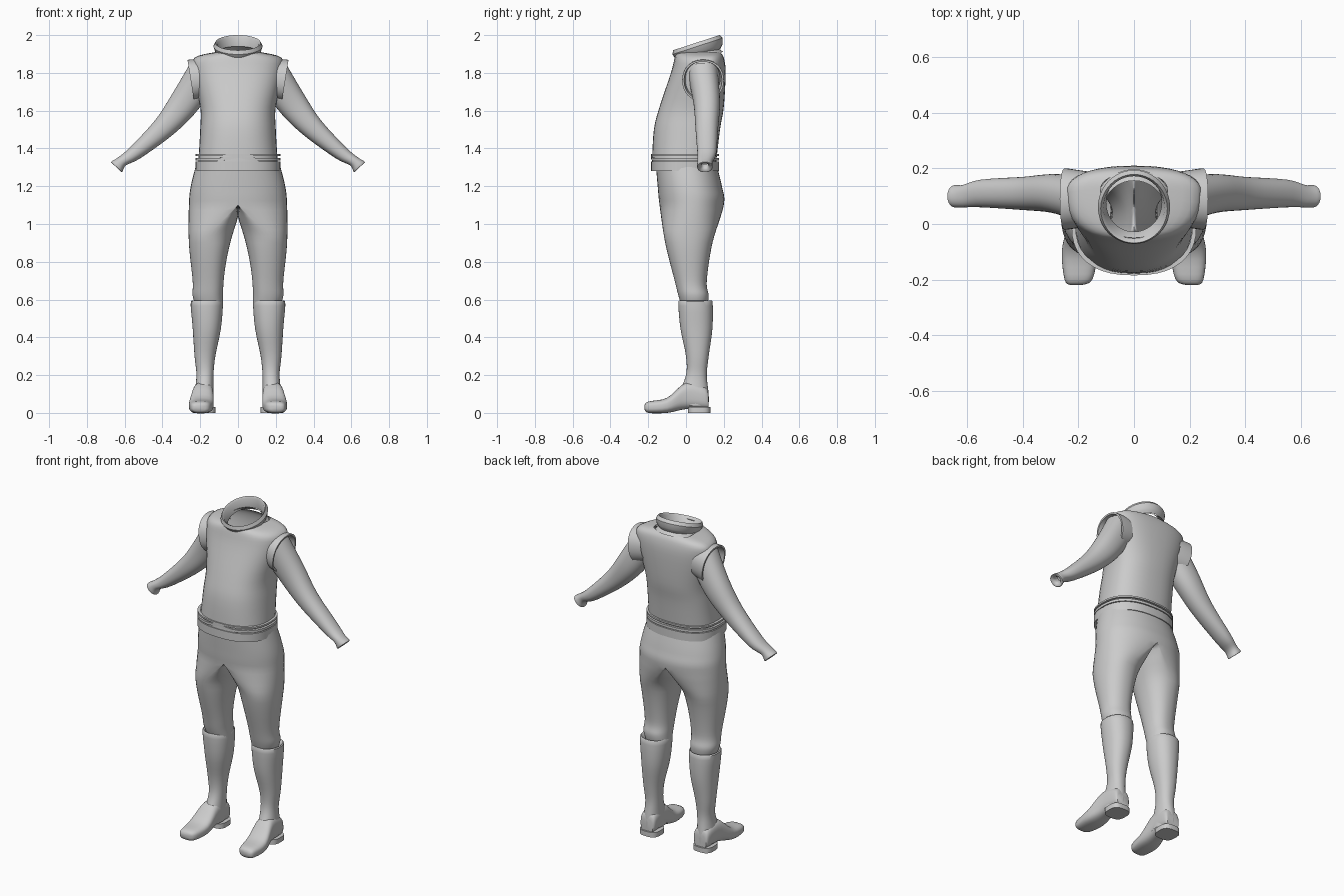
import bpy, bmesh, math
from mathutils import Vector

cube = bpy.data.objects.get("Cube")
if cube:
    bpy.data.objects.remove(cube, do_unlink=True)

grey = bpy.data.materials.new("plain grey")
grey.use_nodes = True
grey.diffuse_color = (.6, .6, .6, 1)
grey.node_tree.nodes["Principled BSDF"].inputs["Base Color"].default_value = grey.diffuse_color

X, Y, Z = Vector((1, 0, 0)), Vector((0, 1, 0)), Vector((0, 0, 1))


def refine(rows, steps):
    """Insert smooth intermediate rows between the key rows."""
    result = []
    for i, (start, end) in enumerate(zip(rows, rows[1:])):
        before = rows[max(i - 1, 0)]
        after = rows[min(i + 2, len(rows) - 1)]
        for k in range(steps):
            t = k / steps
            ease = t * t * (3 - 2 * t)
            row = []
            for a, b, c, d in zip(before, start, end, after):
                tangent_in, tangent_out = (c - a) / 2, (d - b) / 2
                bend = t * (1 - t) * (tangent_in * (1 - t) - tangent_out * t)
                row.append(b + (c - b) * ease + bend)
            result.append(row)
    return result + [rows[-1]]


# Section rules: each gives (low, middle, high) along u, then along v
def between(u_low, u_high, v_low, v_high):
    return (u_low, (u_low + u_high) / 2, u_high), (v_low, (v_low + v_high) / 2, v_high)


def box_section(s, u_low, u_high, v_low, v_high):
    return between(u_low, u_high, v_low, v_high)


def round_section(s, u, u_radius, v, v_radius):
    return between(u - u_radius, u + u_radius, v - v_radius, v + v_radius)


def vest_section(z, half_width, front, back):
    # the widest line moves backwards towards the shoulders
    return (-half_width, 0, half_width), (front, (z - 1.3) / 5, back)


def trouser_section(z, outer, front, back):
    # flat against the centre plane until the legs part at the crotch
    rise = min(1, max(0, (z - .6) / .43))
    inner = .08 * (1 - rise ** 2)
    middle = min(.15, max(0, 1.1 - z))
    return (inner, middle, outer), (front, (front + back) / 2, back)


def outset_section(half_width, front, back):
    """Rule for a band standing out from a fixed oval."""
    def section(s, out):
        return between(-half_width - out, half_width + out, -front - out, back + out)
    return section


def loft(name, rows, section, origin=(0, 0, 0), axis=Z, u=X, v=Y, power=2.2,
         steps=4, sides=40, mirror=False, cap=False, loop=False):
    """Skin the sections along an axis, mirrored across x if asked."""
    bm = bmesh.new()
    rings = []
    for row in refine(rows, steps):
        (u_low, u_mid, u_high), (v_low, v_mid, v_high) = section(*row)
        ring = []
        for k in range(sides):
            angle = math.tau * k / sides
            c, n = math.cos(angle), math.sin(angle)
            a = u_mid + abs(c) ** (2 / power) * ((u_high if c > 0 else u_low) - u_mid)
            b = v_mid + abs(n) ** (2 / power) * ((v_high if n > 0 else v_low) - v_mid)
            point = Vector(origin) + axis * row[0] + u * a + v * b
            if mirror and point.x < .002:
                point.x = 0
            ring.append(bm.verts.new(point))
        rings.append(ring)
    followers = rings[1:] + (rings[:1] if loop else [])
    for ring, following in zip(rings, followers):
        for k in range(sides):
            corners = (ring[k - 1], ring[k], following[k], following[k - 1])
            # leave the centre plane open so mirrored halves join
            if not (mirror and all(corner.co.x == 0 for corner in corners)):
                bm.faces.new(corners)
    if cap:
        bm.faces.new(rings[0])
        bm.faces.new(rings[-1])
    bmesh.ops.recalc_face_normals(bm, faces=bm.faces)
    mesh = bpy.data.meshes.new(name)
    bm.to_mesh(mesh)
    bm.free()
    mesh.materials.append(grey)
    part = bpy.data.objects.new(name, mesh)
    bpy.context.collection.objects.link(part)
    bpy.ops.object.select_all(action='DESELECT')
    part.select_set(True)
    bpy.context.view_layer.objects.active = part
    bpy.ops.object.shade_smooth_by_angle(angle=math.radians(40))
    if mirror:
        part.modifiers.new("mirror", 'MIRROR')
    return part


# Vest, open at hem and neck
loft("vest", [
    (1.33, .21, -.18, .16),
    (1.5, .2, -.17, .18),
    (1.62, .2, -.14, .2),
    (1.8, .24, -.08, .21),
    (1.88, .23, -.06, .2),
    (1.91, .12, -.05, .18)], vest_section, power=2.4)

# Sleeveless armhole rims, leaning inwards at the bottom
lean = Vector((.16, 0, 1)).normalized()
loft("armhole_rim", [(-.08, 0), (-.01, .01), (0, .01), (0, 0), (-.06, -.01)],
     outset_section(.1, .1, .1), origin=(.25, .09, 1.76), axis=Y.cross(lean),
     u=lean, steps=1, mirror=True)

# Arms, ending in hollow cuffs
reach = Vector((.68, 0, -.73)).normalized()
loft("arm", [
    (-.05, 0, .09, .09, .08),
    (.13, -.03, .08, .11, .07),
    (.3, -.04, .06, .11, .06),
    (.5, -.02, .04, .11, .05),
    (.58, 0, .03, .1, .04),
    (.62, 0, .04, .1, .04),
    (.61, 0, .02, .1, .02),
    (.58, 0, .02, .1, .02)], round_section, origin=(.22, 0, 1.755),
    axis=reach, u=reach.cross(Y), mirror=True)

# Collar with a rolled rim, tilted forwards, over a lower neck band
tilt = Vector((0, -.31, .95)).normalized()
slant = dict(origin=(0, .055, 1.96), axis=tilt, v=tilt.cross(X), power=2, steps=1)
loft("collar", [(-.06, .01), (-.05, .02), (-.02, .03), (0, .02), (-.01, .01), (-.07, 0)],
     outset_section(.1, .11, .11), loop=True, **slant)
loft("neck_band", [(-.09, .03), (-.05, 0)], outset_section(.11, .13, .09), **slant)

# Waistband and the two hem folds above it
for name, bottom, top in (("waistband", 1.28, 1.33), ("hem_fold", 1.335, 1.35),
                          ("upper_hem_fold", 1.36, 1.37)):
    fold = loft(name, [(bottom, 0), (bottom, .015), (top, .015), (top, 0)],
                outset_section(.21, .17, .16), power=2.4, steps=1)
    if name == "hem_fold":
        # the fold peaks at the front centre
        for vertex in fold.data.vertices:
            if vertex.co.y < 0:
                vertex.co.z += .015 * math.exp(-(vertex.co.x / .05) ** 2)

# Trousers, one half mirrored
loft("trousers", [
    (1.32, .22, -.16, .16),
    (1.2, .25, -.15, .19),
    (1.1, .26, -.14, .2),
    (.9, .26, -.11, .14),
    (.7, .24, -.06, .11),
    (.62, .24, -.04, .12),
    (.56, .22, -.02, .11)], trouser_section, steps=6, mirror=True)

# Boot shafts
loft("boot_shaft", [
    (.57, .1, .22, -.02, .12),
    (.59, .08, .25, -.04, .14),
    (.45, .09, .24, -.03, .14),
    (.3, .12, .23, 0, .12),
    (.2, .13, .22, 0, .11),
    (.1, .13, .23, -.04, .12),
    (.04, .13, .23, -.05, .12)], box_section, mirror=True)

# Feet, lofted from toe to heel
loft("boot_foot", [
    (-.22, .19, .23, .02, .04),
    (-.2, .15, .25, 0, .06),
    (-.1, .13, .26, 0, .08),
    (0, .13, .24, .02, .16),
    (.1, .13, .23, .02, .14),
    (.12, .14, .22, .02, .1)], box_section, axis=Y, v=Z, power=2.8, mirror=True, cap=True)

# Heels
loft("boot_heel", [(0, .12, .24, .01, .13), (.03, .12, .24, .01, .13)], box_section,
     power=3, steps=1, mirror=True, cap=True)
